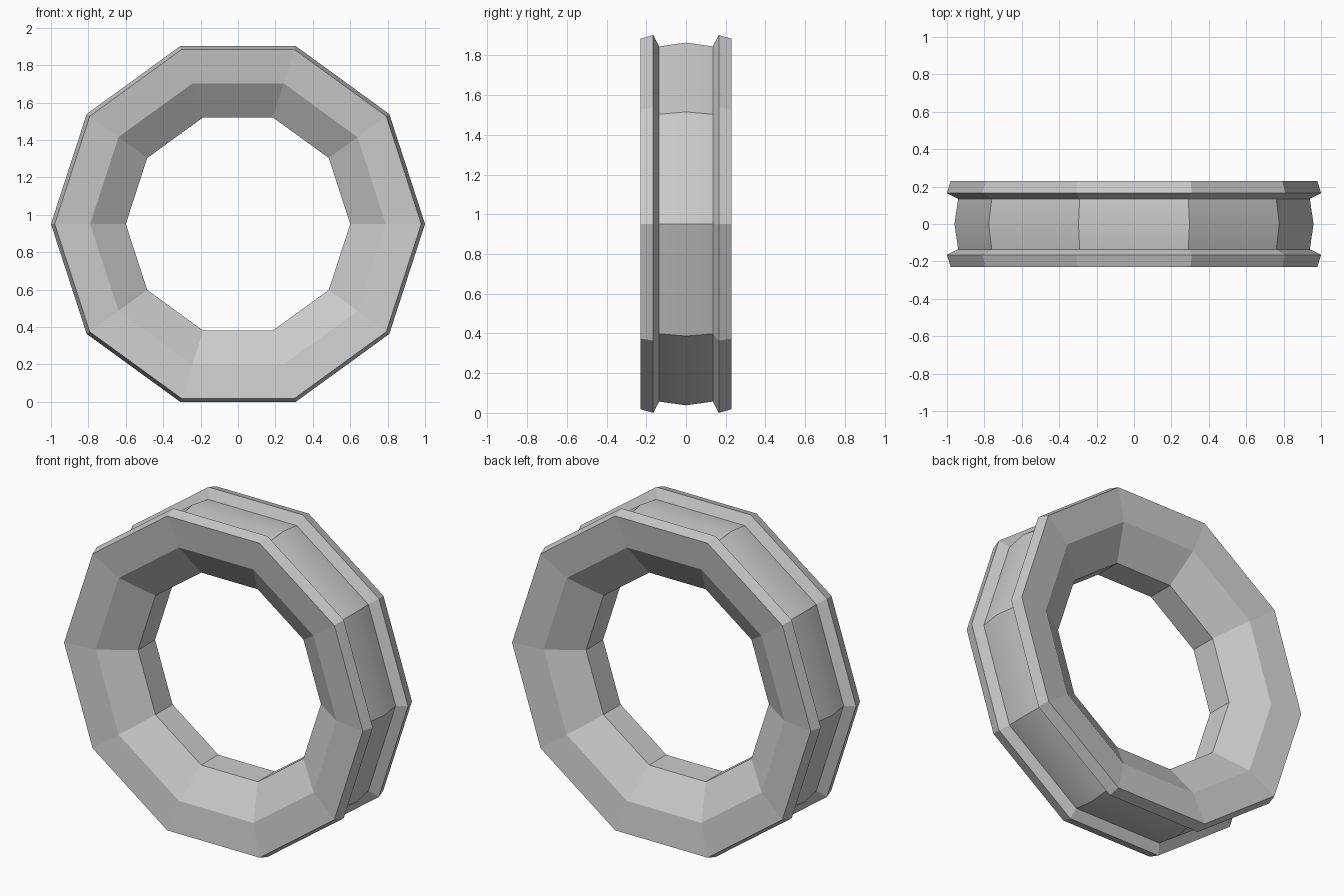
import bpy, bmesh
from math import cos, sin, tau

cube = bpy.data.objects.get("Cube")
if cube:
    bpy.data.objects.remove(cube, do_unlink=True)

SIDES = 10
CENTRE_Z = sin(tau / 5)

grey = bpy.data.materials.new("plain grey")
grey.use_nodes = True
grey.diffuse_color = (0.6, 0.6, 0.6, 1)
grey.node_tree.nodes["Principled BSDF"].inputs["Base Color"].default_value = grey.diffuse_color

# Back half of the cross-section (depth, radius): bore, bevel, side face, flange, groove wall
half = [(0.08, 0.60), (0.205, 0.79), (0.23, 0.98), (0.165, 1.0), (0.135, 0.94)]
profile = half + [(0.0, 0.96)] + [(-y, r) for y, r in reversed(half)]
groove = (len(half) - 1, len(half))

# Sweep the cross-section around the ten-sided ring
bm = bmesh.new()
rings = []
for k in range(SIDES):
    a = tau * k / SIDES
    rings.append([bm.verts.new((r * cos(a), y, CENTRE_Z + r * sin(a))) for y, r in profile])
for k in range(SIDES):
    here, there = rings[k], rings[(k + 1) % SIDES]
    for i in range(len(profile)):
        j = (i + 1) % len(profile)
        face = bm.faces.new((here[i], here[j], there[j], there[i]))
        face.smooth = i in groove

# Only the middle ridge of the groove floor stays soft
ridge = {ring[len(half)] for ring in rings}
for edge in bm.edges:
    edge.smooth = all(v in ridge for v in edge.verts)
bmesh.ops.recalc_face_normals(bm, faces=bm.faces)

mesh = bpy.data.meshes.new("grooved_ring")
bm.to_mesh(mesh)
bm.free()
mesh.materials.append(grey)
ring = bpy.data.objects.new("grooved_ring", mesh)
bpy.context.collection.objects.link(ring)
